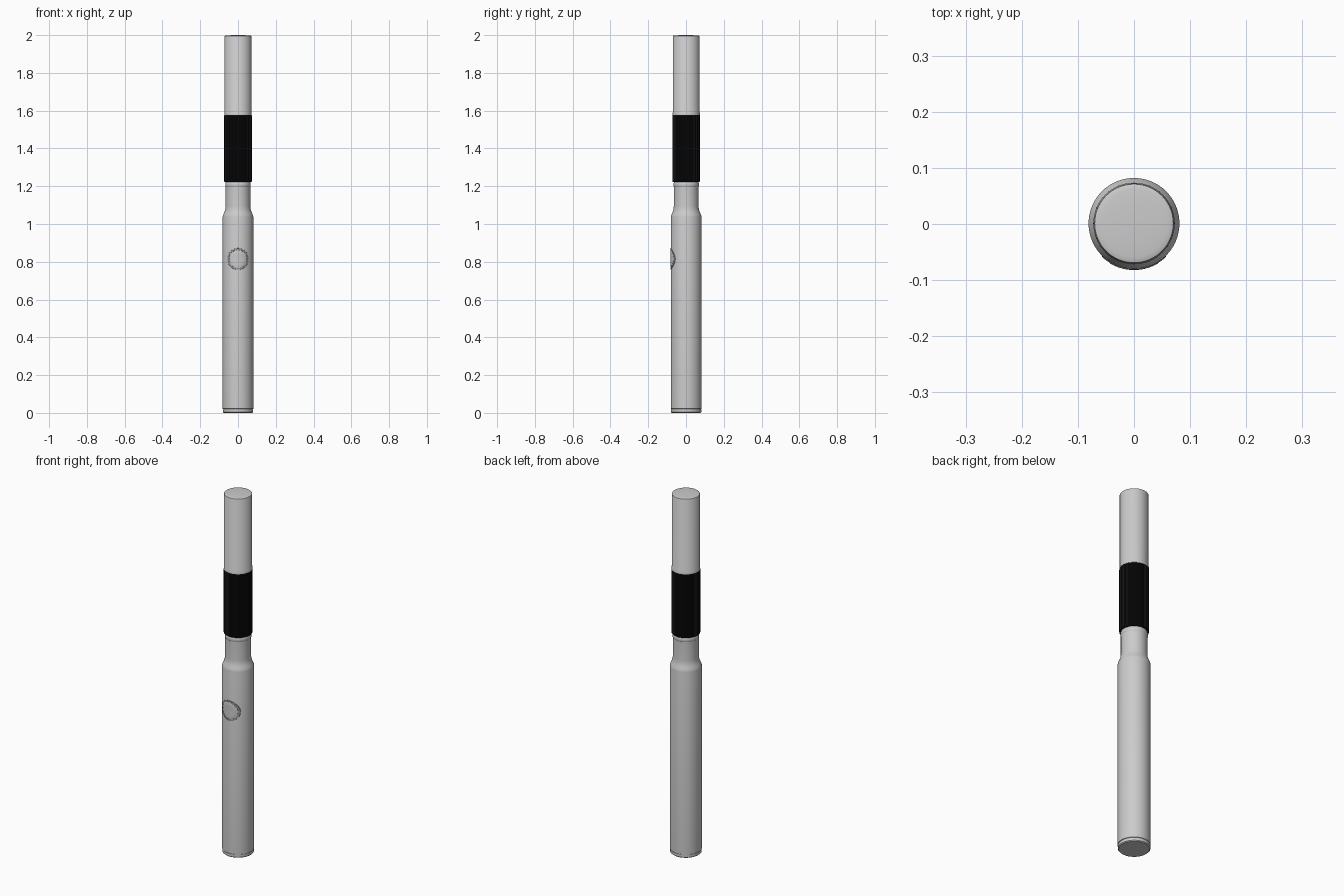
import bpy, bmesh, math

if "Cube" in bpy.data.objects:
    bpy.data.objects.remove(bpy.data.objects["Cube"])

YC = 0.001  # barrel axis sits slightly back because the button stands proud


def finish(bm, name, colour=None, angle=35):
    bmesh.ops.remove_doubles(bm, verts=bm.verts, dist=1e-6)
    bmesh.ops.recalc_face_normals(bm, faces=bm.faces)
    me = bpy.data.meshes.new(name)
    bm.to_mesh(me)
    bm.free()
    ob = bpy.data.objects.new(name, me)
    bpy.context.collection.objects.link(ob)
    if colour:
        mat = bpy.data.materials.new(name + "_colour")
        mat.diffuse_color = colour
        mat.use_nodes = True
        mat.node_tree.nodes["Principled BSDF"].inputs["Base Color"].default_value = mat.diffuse_color
        me.materials.append(mat)
    bpy.ops.object.select_all(action='DESELECT')
    bpy.context.view_layer.objects.active = ob
    ob.select_set(True)
    bpy.ops.object.shade_smooth_by_angle(angle=math.radians(angle))
    return ob


def rings(name, profile, place, n=64, colour=None, angle=35):
    """Sweep profile points round n steps; place(p, step, angle) gives the position."""
    bm = bmesh.new()
    loops = [[bm.verts.new(place(p, i, 2 * math.pi * i / n)) for i in range(n)]
             for p in profile]
    for a, b in zip(loops, loops[1:]):
        for i in range(n):
            j = (i + 1) % n
            bm.faces.new((a[i], a[j], b[j], b[i]))
    return finish(bm, name, colour, angle)


def lathe(p, i, t):
    return (p[0] * math.cos(t), YC + p[0] * math.sin(t), p[1])


def fluted(p, i, t):
    r = p[0] - (0.0015 if i % 2 and p[0] > 0.07 else 0)
    return (r * math.cos(t), YC + r * math.sin(t), p[1])


def wrapped(p, i, t):
    # radius on the barrel surface, and barrel radius at that point
    x = p[0] * math.cos(t)
    return (x, YC - math.sqrt(p[1] ** 2 - x * x), 0.815 + p[0] * math.sin(t))


# battery barrel with shoulder
rings("battery_barrel", [(0, 0.018), (0.078, 0.018), (0.078, 0.021), (0.081, 0.022),
                         (0.081, 1.038), (0.0795, 1.045), (0.075, 1.056), (0.07, 1.068),
                         (0.067, 1.08), (0.0655, 1.095), (0.0655, 1.197), (0, 1.197)], lathe)

# end cap at the bottom
rings("base_cap", [(0, 0), (0.076, 0), (0.080, 0.004), (0.080, 0.019), (0, 0.019)], lathe)

# collar between barrel and grip
rings("connector_collar", [(0, 1.195), (0.064, 1.195), (0.067, 1.2), (0.067, 1.216),
                           (0.065, 1.219), (0.065, 1.23), (0, 1.23)], lathe)

# black finely fluted grip
rings("grip_sleeve", [(0, 1.222), (0.07, 1.222), (0.073, 1.225), (0.073, 1.575),
                      (0.07, 1.58), (0, 1.58)], fluted, n=128,
      colour=(0.006, 0.006, 0.006, 1), angle=20)

# mouthpiece tube with a very shallow domed top
dome = [(0.07 * math.cos(k * math.pi / 12), 1.996 + 0.004 * math.sin(k * math.pi / 12))
        for k in range(7)]
rings("mouthpiece", [(0, 1.578), (0.0725, 1.578), (0.0725, 1.588), (0.071, 1.591),
                     (0.071, 1.994)] + dome, lathe)

# button and its surround, wrapped to the barrel
rings("button_surround", [(0.0575, 0.078), (0.0565, 0.0825), (0.048, 0.0825),
                          (0.047, 0.078)], wrapped, colour=(0.3, 0.3, 0.3, 1))
rings("button", [(0.047, 0.078), (0.0465, 0.082), (0.043, 0.083), (0.03, 0.083),
                 (0.015, 0.083), (0, 0.083)], wrapped)
